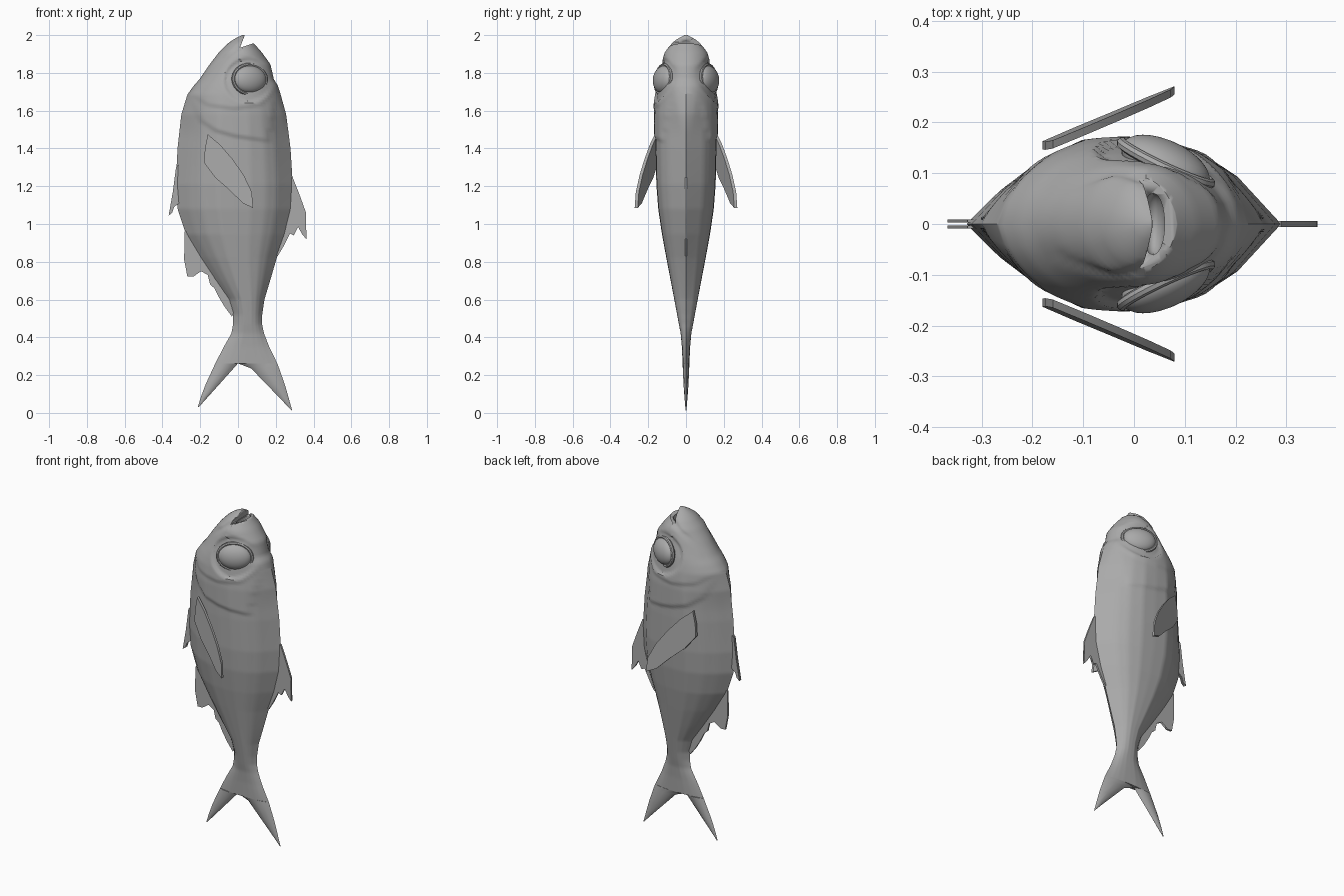
import bpy, bmesh, math
from mathutils import Vector, Matrix

if "Cube" in bpy.data.objects:
    bpy.data.objects.remove(bpy.data.objects["Cube"])

mat = bpy.data.materials.new("fish grey")
mat.diffuse_color = (0.4, 0.4, 0.4, 1)
mat.use_nodes = True
mat.node_tree.nodes["Principled BSDF"].inputs["Base Color"].default_value = mat.diffuse_color


def lerp(table, t):
    """Piecewise linear lookup; table rows are (key, value, ...), keys rising."""
    if t <= table[0][0]:
        return table[0][1:]
    for a, b in zip(table, table[1:]):
        if t <= b[0]:
            f = (t - a[0]) / (b[0] - a[0])
            return tuple(p + (q - p) * f for p, q in zip(a[1:], b[1:]))
    return table[-1][1:]


def step(t):
    t = max(0.0, min(1.0, t))
    return t * t * (3 - 2 * t)


def finish(name, bm, angle=35):
    bmesh.ops.remove_doubles(bm, verts=bm.verts, dist=1e-5)
    bmesh.ops.recalc_face_normals(bm, faces=bm.faces)
    me = bpy.data.meshes.new(name)
    bm.to_mesh(me)
    bm.free()
    me.materials.append(mat)
    ob = bpy.data.objects.new(name, me)
    bpy.context.collection.objects.link(ob)
    bpy.ops.object.select_all(action='DESELECT')
    ob.select_set(True)
    bpy.context.view_layer.objects.active = ob
    bpy.ops.object.shade_smooth_by_angle(angle=math.radians(angle))
    return ob


def loft(name, sections, angle=35):
    """Skin a stack of closed rings and cap both ends."""
    bm = bmesh.new()
    rings = [[bm.verts.new(p) for p in s] for s in sections]
    n = len(rings[0])
    for a, b in zip(rings, rings[1:]):
        for i in range(n):
            j = (i + 1) % n
            bm.faces.new((a[i], a[j], b[j], b[i]))
    bm.faces.new(rings[0])
    bm.faces.new(rings[-1])
    return finish(name, bm, angle)


# Body: height, belly x, back x, half thickness
BODY = [(.262, -.12, .208, .018), (.35, -.075, .165, .022), (.42, -.035, .138, .028),
        (.47, -.026, .127, .038), (.52, -.026, .128, .047), (.6, -.05, .14, .062),
        (.7, -.12, .17, .081), (.82, -.2, .205, .104), (.945, -.275, .25, .127),
        (1.08, -.32, .283, .147), (1.21, -.33, .29, .157), (1.4, -.32, .278, .161),
        (1.58, -.3, .255, .16), (1.685, -.268, .226, .154), (1.735, -.232, .21, .15),
        (1.765, -.205, .19, .147), (1.845, -.15, .172, .132), (1.91, -.1, .125, .112),
        (1.955, -.055, .085, .078), (1.98, -.02, .062, .046), (2.0, .022, .045, .008)]
LENS = [(0, 0), (.1, .40), (.21, .73), (.36, .98), (.5, 1.0), (.64, .98), (.77, .83), (.86, .6), (1, 0)]
# Lower rims of the gill cover and cheek plate (x, z)
GILL = [(-.265, 1.685), (-.2, 1.54), (-.12, 1.485), (-.016, 1.455), (.16, 1.43), (.18, 1.55), (.215, 1.73)]
CHEEK = [(-.27, 1.69), (-.16, 1.62), (-.02, 1.6), (.12, 1.62), (.2, 1.7)]
LIP = [(-.18, 1.77), (-.165, 1.80), (-.085, 1.87), (.01, 1.935)]


def relief(x, z):
    """Raised plates and grooves on the head."""
    d = .009 * step((z - lerp(GILL, x)[0]) / .02) * step((1.78 - z) / .2)
    d += .007 * step((z - lerp(CHEEK, x)[0]) / .02) * step((1.85 - z) / .15)
    r = math.hypot((x - .055) / .125, (z - 1.76) / .115)
    d -= .012 * step((1.05 - r) / .12)
    if -.18 < x < .02:
        d -= .009 * math.exp(-((z - lerp(LIP, x)[0]) / .012) ** 2)
    return d


N = 36
sections = []
for k in range(151):
    z = .262 + (2.0 - .262) * k / 150
    x0, x1, w = lerp(BODY, z)
    head = step((z - 1.45) / .3)
    half = []
    for i in range(N + 1):
        u = i / N
        round_ = max(0, 1 - abs(2 * u - 1) ** 2.2) ** .6
        s = lerp(LENS, u)[0] * (1 - head) + round_ * head
        x = x0 + (x1 - x0) * u
        y = s * (w + (relief(x, z) if z > 1.4 else 0))
        half.append((x, y, z))
    sections.append(half + [(x, -y, z) for x, y, z in half[-2:0:-1]])
body = loft("body", sections)


def plate(name, outline, thick, y_of=lambda x, z: 0.0, mirror=False):
    """Thin fin from an (x, z) outline, bulged toward its middle."""
    cx = sum(p[0] for p in outline) / len(outline)
    cz = sum(p[1] for p in outline) / len(outline)
    for side in ((1, -1) if mirror else (1,)):
        bm = bmesh.new()
        front, back = [], []
        for x, z in outline:
            y = y_of(x, z)
            front.append(bm.verts.new((x, side * (y - thick / 2), z)))
            back.append(bm.verts.new((x, side * (y + thick / 2), z)))
        bm.faces.new(front)
        bm.faces.new(back[::-1])
        for i in range(len(outline)):
            j = (i + 1) % len(outline)
            bm.faces.new((front[i], front[j], back[j], back[i]))
        bmesh.ops.triangulate(bm, faces=[f for f in bm.faces if len(f.verts) > 4])
        finish(name + ("" if not mirror else "_left" if side > 0 else "_right"), bm)


# Mouth: wedge notch and inner pocket cut out of the head
bm = bmesh.new()
prof = [(.01, 1.933), (.075, 1.955), (.12, 1.96), (.12, 2.05), (.05, 2.05), (.036, 2.0)]
a = [bm.verts.new((x, -.2, z)) for x, z in prof]
bm.faces.new(a)
ext = bmesh.ops.extrude_face_region(bm, geom=bm.faces[:])
bmesh.ops.translate(bm, vec=(0, .4, 0), verts=[v for v in ext["geom"] if isinstance(v, bmesh.types.BMVert)])
notch = finish("mouth_notch_cutter", bm)
bm = bmesh.new()
bmesh.ops.create_uvsphere(bm, u_segments=20, v_segments=12, radius=1,
                          matrix=Matrix.Translation((.038, 0, 1.935)) @ Matrix.Diagonal((.024, .062, .045, 1)))
pocket = finish("mouth_pocket_cutter", bm)
for cutter in (notch, pocket):
    m = body.modifiers.new("mouth", 'BOOLEAN')
    m.operation = 'DIFFERENCE'
    m.solver = 'EXACT'
    m.object = cutter
    cutter.hide_render = True
    cutter.hide_set(True)

# Tail lobes: lens-shaped sections tapering to the tips (z, x0, x1, half thickness)
LOBES = {"tail_lobe_belly": [(.262, -.12, .0, .017), (.15, -.172, -.1, .013), (.08, -.198, -.163, .008), (.03, -.213, -.208, .002)],
         "tail_lobe_back": [(.262, .0, .208, .018), (.235, .07, .218, .017), (.15, .248, .152, .013),
                            (.08, .268, .22, .008), (.013, .287, .283, .002)]}
for name, rows in LOBES.items():
    rings = []
    for z, p, q, w in rows:
        x0, x1 = min(p, q), max(p, q)
        ring = [(x0 + (x1 - x0) * t, w * s, z) for t, s in ((0, 0), (.2, .7), (.5, 1), (.8, .7), (1, 0))]
        rings.append(ring + [(x, -y, zz) for x, y, zz in ring[-2:0:-1]])
    loft(name, rings)

# Eyes: flattened balls tilted toward the back, each with a raised rim
for side, label in ((1, "left"), (-1, "right")):
    out = Vector((.42, side * .9, .12)).normalized()
    up = (Vector((0, 0, 1)) - out * out.z).normalized()
    along = up.cross(out)
    frame = Matrix((along, up, out)).transposed().to_4x4()
    place = Matrix.Translation((.062, side * .118, 1.765)) @ frame
    bm = bmesh.new()
    bmesh.ops.create_uvsphere(bm, u_segments=32, v_segments=16, radius=1,
                              matrix=place @ Matrix.Diagonal((.094, .074, .046, 1)))
    finish("eye_" + label, bm)
    rim = []
    for k in range(33):
        t = 2 * math.pi * k / 32
        rim.append([place @ Vector(((.096 + .01 * math.cos(s)) * math.cos(t),
                                    (.078 + .01 * math.cos(s)) * math.sin(t),
                                    .002 + .011 * math.sin(s))) for s in [i * math.pi / 4 for i in range(8)]])
    loft("eye_rim_" + label, rim)

# Pectoral fins, swept outward
plate("pectoral_fin", [(-.16, 1.475), (-.095, 1.42), (-.03, 1.345), (.03, 1.26), (.073, 1.17), (.08, 1.085),
                       (.025, 1.11), (-.045, 1.18), (-.12, 1.245), (-.18, 1.325), (-.175, 1.4)],
      .016, lambda x, z: .16 + .38 * (x + .17) + .04 * (1.3 - z), mirror=True)
# Pelvic fins on the belly
plate("pelvic_fin", [(-.3, 1.33), (-.328, 1.3), (-.345, 1.17), (-.367, 1.045), (-.348, 1.06), (-.338, 1.09), (-.3, 1.12)],
      .006, lambda x, z: .006, mirror=True)
# Dorsal fin with ragged trailing points
plate("dorsal_fin", [(.26, 1.25), (.29, 1.245), (.32, 1.17), (.335, 1.13), (.36, 1.06), (.355, 1.02), (.362, .92), (.34, .945),
                     (.318, .985), (.304, 1.0), (.296, .94), (.275, .95), (.24, .88), (.21, .83), (.19, .86), (.24, 1.0)], .012)
# Anal fin with ragged trailing points
plate("anal_fin", [(-.24, .98), (-.283, .96), (-.285, .81), (-.268, .722), (-.236, .722), (-.222, .8), (-.195, .75),
                   (-.16, .73), (-.148, .68), (-.125, .66), (-.1, .61), (-.07, .56), (-.032, .51), (-.01, .56), (-.1, .72), (-.18, .86)], .012)
